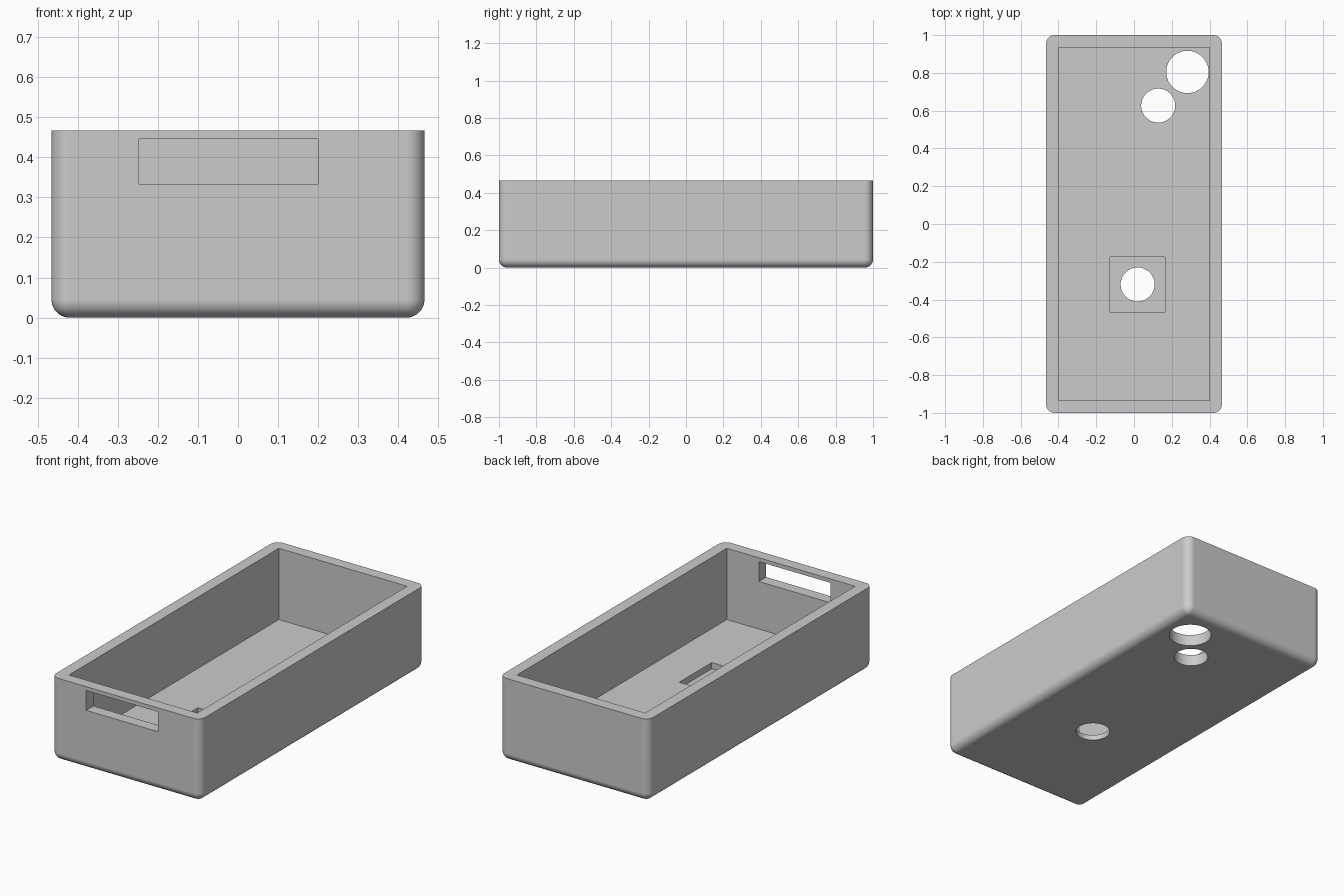
import bpy, bmesh, math
from mathutils import Matrix, Vector

old = bpy.data.objects.get("Cube")
if old:
    bpy.data.objects.remove(old, do_unlink=True)

grey = bpy.data.materials.new("plain grey")
grey.use_nodes = True
grey.diffuse_color = (0.6, 0.6, 0.6, 1)
grey.node_tree.nodes["Principled BSDF"].inputs["Base Color"].default_value = (0.6, 0.6, 0.6, 1)

W, H, WALL, R = 0.465, 0.467, 0.065, 0.045


def add_object(name, bm):
    mesh = bpy.data.meshes.new(name)
    bm.to_mesh(mesh)
    bm.free()
    mesh.materials.append(grey)
    ob = bpy.data.objects.new(name, mesh)
    bpy.context.collection.objects.link(ob)
    return ob


def box(name, lo, hi, rounding=0):
    lo, hi = Vector(lo), Vector(hi)
    bm = bmesh.new()
    bmesh.ops.create_cube(bm, size=1, matrix=Matrix.Translation((lo + hi) / 2)
                          @ Matrix.Diagonal((*(hi - lo), 1)))
    if rounding:
        # round the uprights and the underside, leave the rim crisp
        edges = [e for e in bm.edges if min(v.co.z for v in e.verts) < lo.z + 0.001]
        bmesh.ops.bevel(bm, geom=edges, offset=rounding, segments=10,
                        profile=0.5, affect='EDGES')
    return add_object(name, bm)


def drill(name, x, y, radius):
    bm = bmesh.new()
    bmesh.ops.create_cone(bm, cap_ends=True, segments=64, radius1=radius,
                          radius2=radius, depth=0.4,
                          matrix=Matrix.Translation((x, y, 0)))
    return add_object(name, bm)


# Open tray with rounded outside
tray = box("tray", (-W, -1, 0), (W, 1, H), R)

# Cavity, front slot, floor recess and the three floor holes
cutters = [
    box("cavity_cutter", (WALL - W, WALL - 1, WALL), (W - WALL, 1 - WALL, 1)),
    box("slot_cutter", (-0.247, -1.1, 0.333), (0.2, -0.85, 0.445)),
    box("recess_cutter", (-0.127, -0.465, 0.03), (0.165, -0.175, 0.2)),
    drill("recess_hole_cutter", 0.019, -0.32, 0.09),
    drill("small_hole_cutter", 0.128, 0.627, 0.09),
    drill("large_hole_cutter", 0.283, 0.805, 0.112),
]
bpy.ops.object.select_all(action='DESELECT')
bpy.context.view_layer.objects.active = tray
tray.select_set(True)
for cutter in cutters:
    cutter.hide_render = True
    mod = tray.modifiers.new(cutter.name, 'BOOLEAN')
    mod.operation = 'DIFFERENCE'
    mod.solver = 'EXACT'
    mod.object = cutter
    bpy.ops.object.modifier_apply(modifier=mod.name)
    bpy.data.objects.remove(cutter, do_unlink=True)

# Smooth curves, flat walls
bpy.ops.object.shade_smooth_by_angle(angle=math.radians(30))
weighted = tray.modifiers.new("flat_walls", 'WEIGHTED_NORMAL')
weighted.keep_sharp = True
